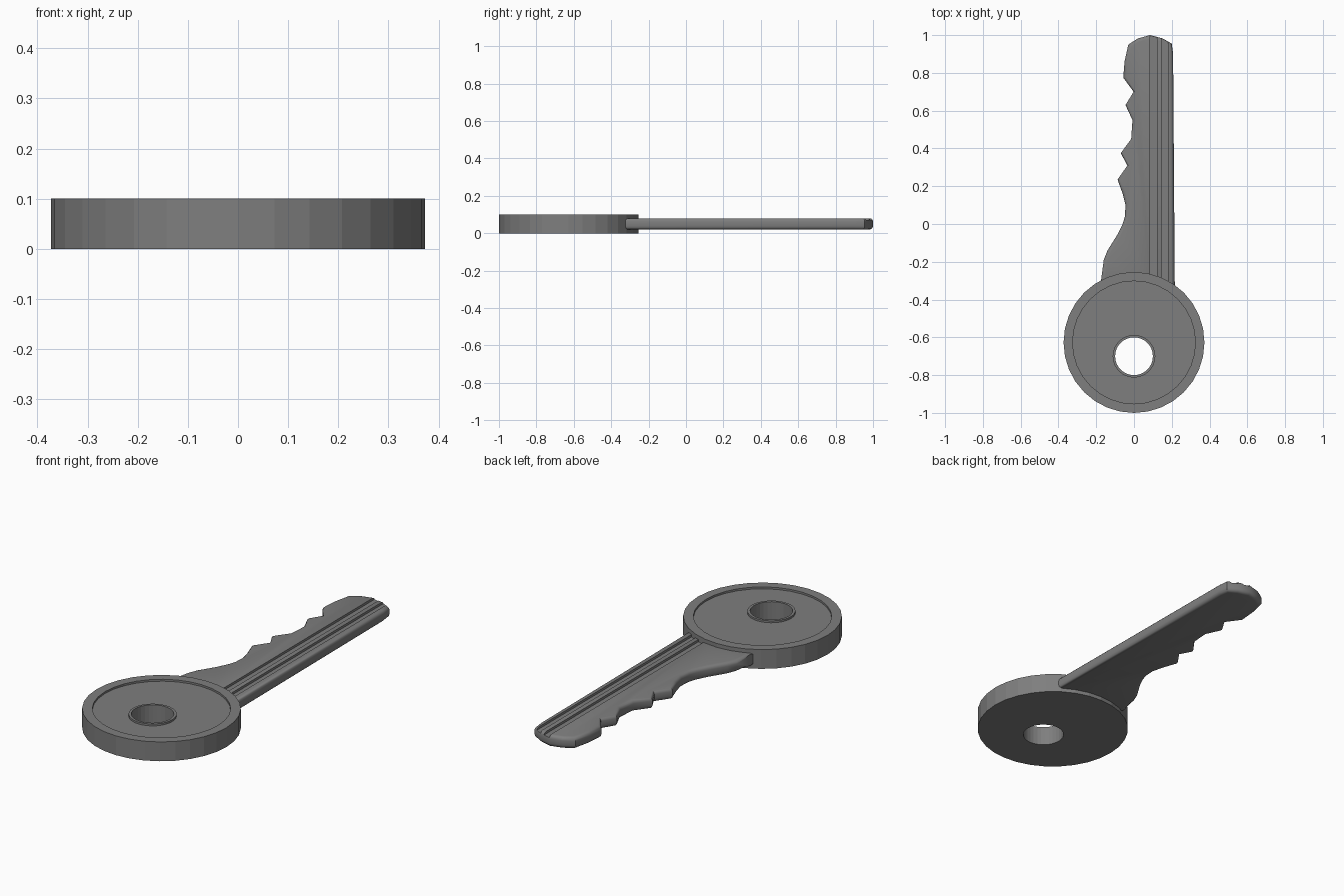
import bpy, bmesh, math

if "Cube" in bpy.data.objects:
    bpy.data.objects.remove(bpy.data.objects["Cube"])

grey = bpy.data.materials.new("steel_grey")
grey.diffuse_color = (0.21, 0.21, 0.21, 1)
grey.use_nodes = True
grey.node_tree.nodes["Principled BSDF"].inputs["Base Color"].default_value = grey.diffuse_color


def make_object(name, bm):
    bmesh.ops.recalc_face_normals(bm, faces=bm.faces)
    me = bpy.data.meshes.new(name)
    bm.to_mesh(me)
    bm.free()
    me.materials.append(grey)
    ob = bpy.data.objects.new(name, me)
    bpy.context.collection.objects.link(ob)
    return ob


# Head: circles bridged from the outer wall, over the rim and recess, down the hole
N = 32
HEAD_Y, HOLE_Y = -0.627, -0.70
rings = [  # centre y, radius, z
    (HEAD_Y, 0.373, 0.0), (HEAD_Y, 0.373, 0.1),
    (HEAD_Y, 0.325, 0.1), (HEAD_Y, 0.325, 0.09),
    (HOLE_Y, 0.113, 0.09), (HOLE_Y, 0.113, 0.1),
    (HOLE_Y, 0.10, 0.1), (HOLE_Y, 0.10, 0.0),
]
bm = bmesh.new()
loops = []
for cy, r, z in rings:
    loops.append([bm.verts.new((r * math.sin(2 * math.pi * i / N),
                                cy + r * math.cos(2 * math.pi * i / N), z))
                  for i in range(N)])
for a, b in zip(loops, loops[1:] + loops[:1]):
    for i in range(N):
        j = (i + 1) % N
        bm.faces.new((a[i], a[j], b[j], b[i]))
make_object("key_head", bm)

# Blade: toothed outline, extruded, with rounded rims
outline = [
    (-0.18, -0.34), (-0.172, -0.28), (-0.16, -0.19), (-0.14, -0.14), (-0.09, -0.06),
    (-0.06, 0.0), (-0.048, 0.04), (-0.045, 0.10), (-0.06, 0.16), (-0.087, 0.235),
    (-0.035, 0.31), (-0.07, 0.375), (-0.015, 0.45), (-0.008, 0.55), (-0.045, 0.63),
    (-0.002, 0.70), (-0.057, 0.775), (-0.05, 0.86), (-0.03, 0.95), (0.02, 0.982),
    (0.085, 1.0), (0.15, 0.983), (0.20, 0.955), (0.207, 0.90), (0.216, -0.34),
]
bm = bmesh.new()
face = bm.faces.new([bm.verts.new((x, y, 0.02)) for x, y in outline])
ext = bmesh.ops.extrude_face_region(bm, geom=[face])
for v in [g for g in ext["geom"] if isinstance(g, bmesh.types.BMVert)]:
    v.co.z = 0.08
rims = [e for e in bm.edges if abs(e.verts[0].co.z - e.verts[1].co.z) < 1e-5]
bmesh.ops.bevel(bm, geom=rims, offset=0.018, segments=3, profile=0.5,
                affect='EDGES', clamp_overlap=True)
blade = make_object("key_blade", bm)

# Two lengthwise grooves cut in the upper side of the blade
bm = bmesh.new()
for x0, x1 in ((0.085, 0.122), (0.146, 0.18)):
    box = bmesh.ops.create_cube(bm, size=1)["verts"]
    for v in box:
        v.co.x = x0 if v.co.x < 0 else x1
        v.co.y = -0.5 if v.co.y < 0 else 1.1
        v.co.z = 0.068 if v.co.z < 0 else 0.12
cutter = make_object("groove_cutter", bm)
cutter.hide_render = True

mod = blade.modifiers.new("grooves", 'BOOLEAN')
mod.operation = 'DIFFERENCE'
mod.solver = 'EXACT'
mod.object = cutter
bpy.ops.object.select_all(action='DESELECT')
blade.select_set(True)
bpy.context.view_layer.objects.active = blade
bpy.ops.object.modifier_apply(modifier=mod.name)
bpy.data.objects.remove(cutter)
bpy.ops.object.shade_smooth_by_angle(angle=math.radians(35))
